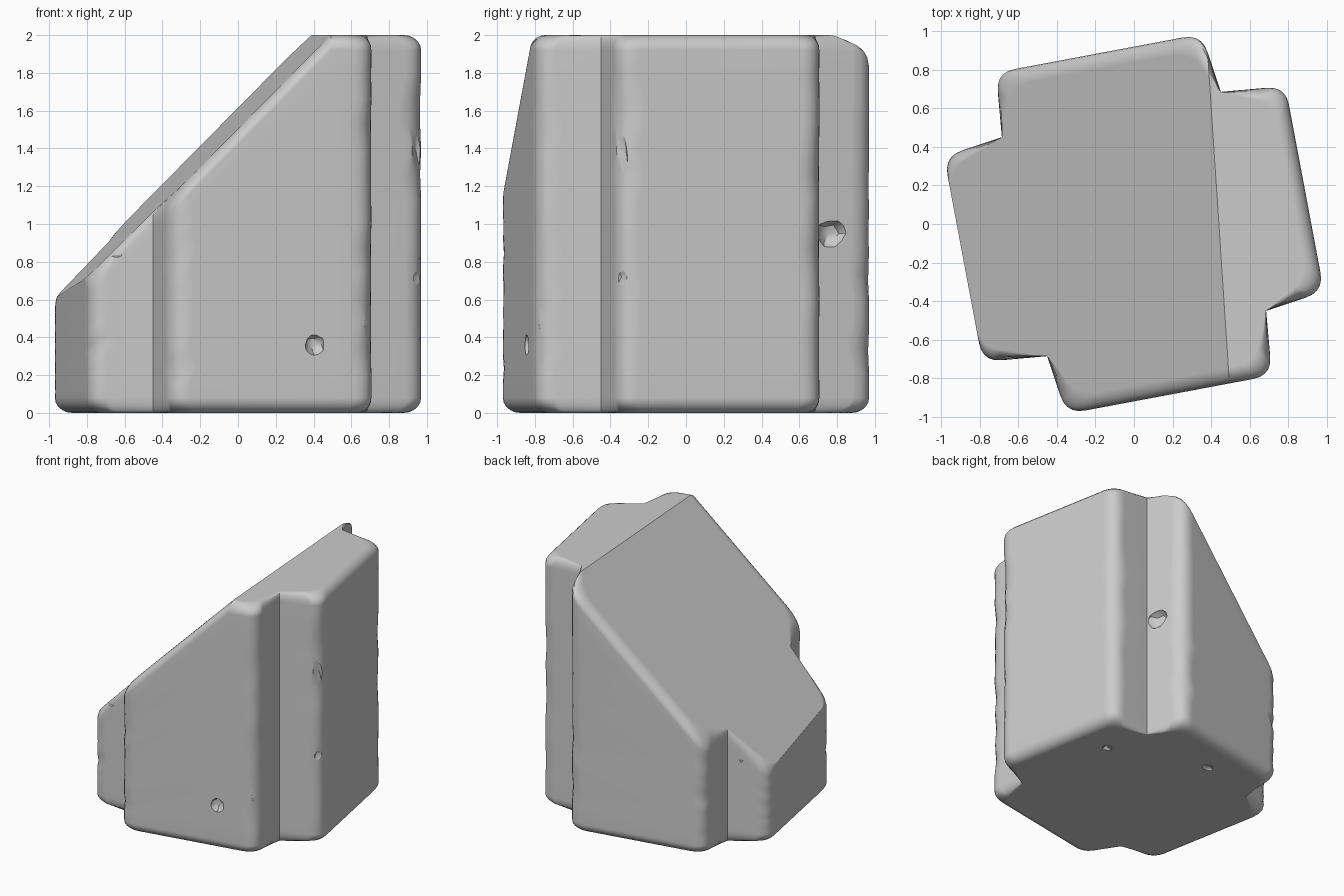
import bpy, bmesh, random
from math import radians, pi, sin, cos
from mathutils import Vector

if "Cube" in bpy.data.objects:
    bpy.data.objects.remove(bpy.data.objects["Cube"])

random.seed(4)
R = 0.08          # edge rounding
TOP = 2.0

# Plan of one arm (notch, corner, corner); repeated by quarter turns
ARM = [(0.685, -0.45), (0.985, -0.35), (0.785, 0.715)]


def turn(p, k):
    v = Vector(p)
    for _ in range(k):
        v = Vector((-v.y, v.x))
    return v


def ring(inset, z, upper=False, worn=False):
    """Plan outline with long sides moved in; inner notches stay put."""
    pts = []
    for k in range(4):
        n, a, b = (turn(p, k) for p in ARM)
        nxt = turn(ARM[0], k + 1)
        e = (b - a).normalized()
        inward = Vector((-e.y, e.x))
        # the sloped cut leaves the left arm's edge crisp
        d = 0.0 if (upper and k == 2) else inset
        a2, b2 = a + inward * d + e * inset, b + inward * d - e * inset
        pts.append(n)
        for prev, c, nx in ((n, a2, b2), (a2, b2, nxt)):
            t = 0.10
            if worn:
                t += random.choice((0, 0, 0.01, 0.015, 0.035))
            p0 = c + (prev - c).normalized() * t
            p2 = c + (nx - c).normalized() * t
            for i in range(6):
                s = i / 5
                pts.append(p0 * (1 - s) ** 2 + c * 2 * s * (1 - s) + p2 * s * s)
    return [Vector((p.x, p.y, z)) for p in pts]


def roof(x, y):
    """Height of the flat top and the sloped cut."""
    return min(TOP, TOP + 1.0 * (x - (0.44 - 0.066 * y)))


# Stack of rings: rounded foot, worn walls, rounded top
rings = []
STEPS = 5
for i in range(STEPS):
    a = i / STEPS * pi / 2
    rings.append(ring(R * (1 - sin(a)), R * (1 - cos(a))))
LEVELS = 14
for i in range(LEVELS + 1):
    rings.append(ring(0, R + (TOP - 2 * R) * i / LEVELS, worn=0 < i < LEVELS))
for i in range(1, STEPS + 1):
    a = i / STEPS * pi / 2
    rings.append(ring(R * (1 - cos(a)), TOP - R * (1 - sin(a)), upper=True))

bm = bmesh.new()
loops = [[bm.verts.new(p) for p in r] for r in rings]
n = len(loops[0])
for lo, hi in zip(loops, loops[1:]):
    for i in range(n):
        j = (i + 1) % n
        bm.faces.new((lo[i], lo[j], hi[j], hi[i]))
bm.faces.new(loops[0][::-1])
bm.faces.new(loops[-1])

# Split along the crease, then lower everything left of it to the slope
bmesh.ops.bisect_plane(bm, geom=bm.verts[:] + bm.edges[:] + bm.faces[:], dist=1e-5,
                       plane_co=(0.44, 0, 0), plane_no=(1, 0.066, 0))
for v in bm.verts:
    h, z = roof(v.co.x, v.co.y), v.co.z
    if z >= TOP - R - 1e-5:
        v.co.z = h - (TOP - z)
    elif z > R:
        v.co.z = R + (z - R) / (TOP - 2 * R) * (h - 2 * R)
bmesh.ops.recalc_face_normals(bm, faces=bm.faces[:])
mesh = bpy.data.meshes.new("stone_block")
bm.to_mesh(mesh)
bm.free()
stone = bpy.data.objects.new("stone_block", mesh)
bpy.context.collection.objects.link(stone)

# Chips knocked out of walls, corners and base: position, size
CHIPS = [
    ((0.41, -0.86, 0.36), (0.055, 0.06, 0.06)),
    ((0.46, 0.78, 0.95), (0.10, 0.09, 0.08)),
    ((0.985, -0.37, 1.37), (0.07, 0.07, 0.18)),
    ((0.99, -0.36, 0.72), (0.06, 0.06, 0.07)),
    ((0.735, -0.80, 0.48), (0.07, 0.07, 0.20)),
    ((-0.76, -0.74, 0.88), (0.18, 0.08, 0.10)),
    ((-0.72, 0.80, 1.24), (0.09, 0.09, 0.12)),
    ((-0.79, 0.45, 0.66), (0.03, 0.04, 0.03)),
    ((0.55, 0.35, -0.02), (0.05, 0.04, 0.04)),
    ((-0.2, 0.6, -0.02), (0.06, 0.04, 0.04)),
]
cb = bmesh.new()
for pos, size in CHIPS:
    made = bmesh.ops.create_icosphere(cb, subdivisions=2, radius=1)
    for v in made["verts"]:
        s = random.uniform(0.88, 1.1)
        v.co = Vector(pos) + Vector(c * k * s for c, k in zip(v.co, size))
cm = bpy.data.meshes.new("chip_cutters")
cb.to_mesh(cm)
cb.free()
cutters = bpy.data.objects.new("chip_cutters", cm)
cutters.hide_render = True
bpy.context.collection.objects.link(cutters)

bpy.context.view_layer.objects.active = stone
stone.select_set(True)
cut = stone.modifiers.new("chips", "BOOLEAN")
cut.operation, cut.solver, cut.object = "DIFFERENCE", "EXACT", cutters
bpy.ops.object.modifier_apply(modifier=cut.name)
bpy.data.objects.remove(cutters)

# Smooth rounded edges, crisp notches and crease
bpy.ops.object.shade_smooth_by_angle(angle=radians(32))
wn = stone.modifiers.new("flat_face_normals", "WEIGHTED_NORMAL")
wn.keep_sharp = True
